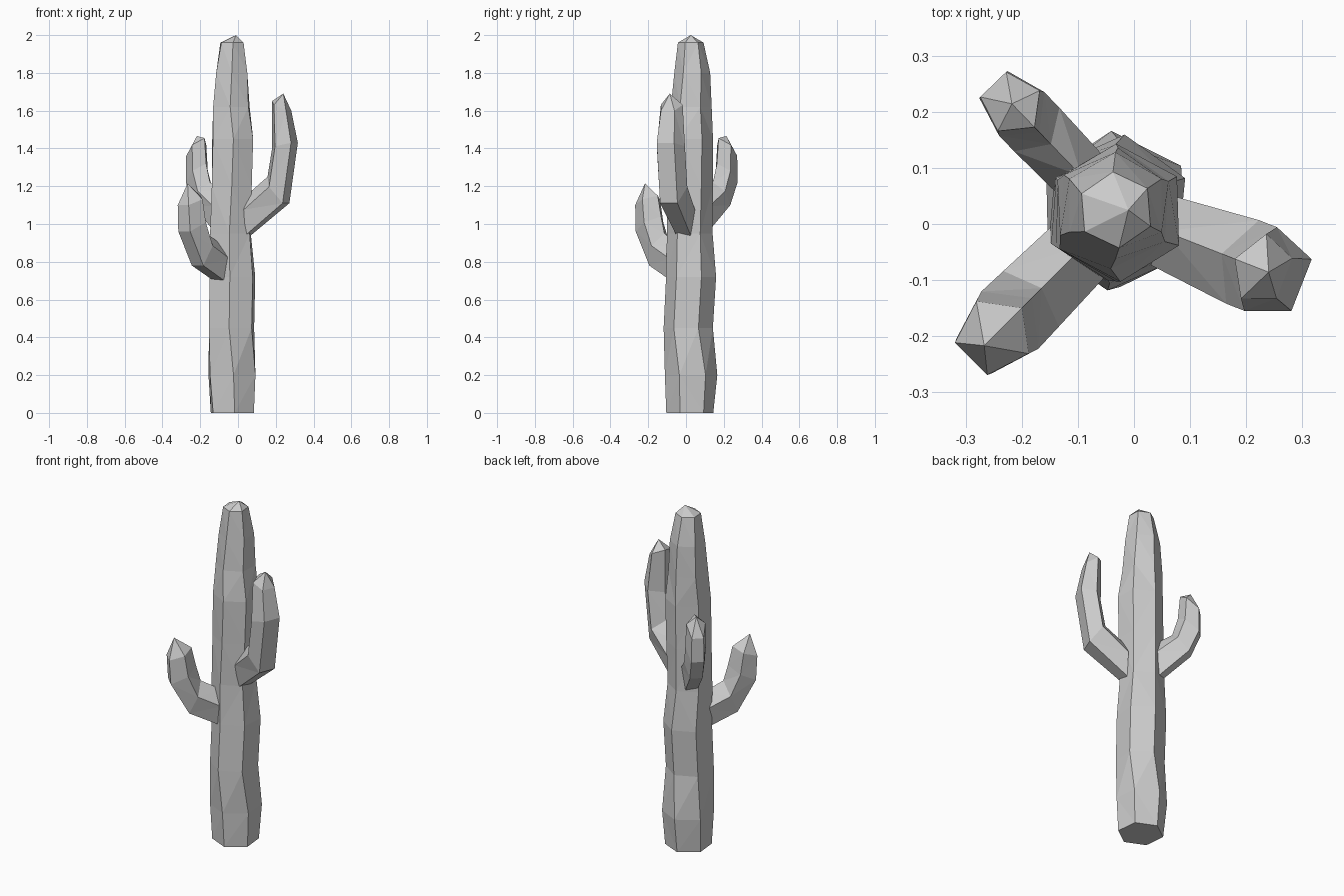
import bpy, bmesh
from math import cos, sin, pi, radians
from mathutils import Vector

cube = bpy.data.objects.get("Cube")
if cube:
    bpy.data.objects.remove(cube, do_unlink=True)

grey = bpy.data.materials.new("plain grey")
grey.use_nodes = True
colour = (0.6, 0.6, 0.6, 1)
grey.diffuse_color = colour
grey.node_tree.nodes["Principled BSDF"].inputs["Base Color"].default_value = colour


def skin(name, rings, tip):
    """Join rings of points into a closed, faceted stem ending in a point."""
    bm = bmesh.new()
    loops = [[bm.verts.new(p) for p in ring] for ring in rings]
    n = len(loops[0])
    for low, high in zip(loops, loops[1:]):
        for i in range(n):
            j = (i + 1) % n
            bm.faces.new((low[i], low[j], high[j], high[i]))
    end = bm.verts.new(tip)
    for i in range(n):
        bm.faces.new((loops[-1][i], loops[-1][(i + 1) % n], end))
    bm.faces.new(loops[0][::-1])
    bmesh.ops.triangulate(bm, faces=bm.faces[:])
    bmesh.ops.recalc_face_normals(bm, faces=bm.faces[:])
    mesh = bpy.data.meshes.new(name)
    bm.to_mesh(mesh)
    bm.free()
    mesh.materials.append(grey)
    obj = bpy.data.objects.new(name, mesh)
    bpy.context.collection.objects.link(obj)


# Trunk: uneven six-sided rings as height, centre x, centre y, radius, twist
trunk = [
    (0, -.03, .02, .125, .1), (.2, -.032, .027, .139, .06),
    (.45, -.034, .012, .131, -.1), (.72, -.03, .027, .133, -.1),
    (.95, -.04, .02, .121, -.05), (1.2, -.033, .02, .122, 0),
    (1.45, -.028, .02, .123, .03), (1.62, -.035, .028, .108, -.06),
    (1.8, -.033, .033, .095, 0), (1.96, -.032, .025, .068, .08),
]
rings = []
for z, cx, cy, r, twist in trunk:
    angles = [pi / 6 + twist + i * pi / 3 for i in range(6)]
    rings.append([(cx + r * cos(a), cy + r * sin(a), z) for a in angles])
skin("trunk", rings, (-.01, .025, 2))


def arm(name, heading, sections, tip):
    """Five-sided arm; each section is inner (d, z), outer (d, z), half width."""
    a = radians(heading)
    side = Vector((-sin(a), cos(a), 0))

    def place(d, z):
        return Vector((-.03 + d * cos(a), .02 + d * sin(a), z))

    loops = []
    for inner, outer, width in sections:
        p, q = place(*inner), place(*outer)
        centre = p.lerp(q, .553)
        span = (q - p) / 1.81
        loops.append([centre + span * cos(t) + side * (width / .951) * sin(t)
                      for t in [pi / 5 + k * 2 * pi / 5 for k in range(5)]])
    skin(name, loops, place(*tip))


arm("left_arm", -21.4, [
    ((.09, 1.16), (.09, .94), .065),
    ((.2, 1.25), (.305, 1.11), .08),
    ((.226, 1.4), (.353, 1.43), .08),
    ((.225, 1.65), (.32, 1.6), .062)], (.29, 1.69))

arm("front_right_arm", 225, [
    ((.08, .89), (.1, .7), .065),
    ((.19, .95), (.26, .78), .07),
    ((.215, 1.04), (.36, .96), .072),
    ((.24, 1.15), (.368, 1.1), .066)], (.335, 1.215))

arm("back_right_arm", 134, [
    ((.09, 1.18), (.1, .955), .053),
    ((.17, 1.22), (.265, 1.1), .056),
    ((.2, 1.32), (.318, 1.22), .056),
    ((.212, 1.455), (.318, 1.36), .052)], (.27, 1.466))
